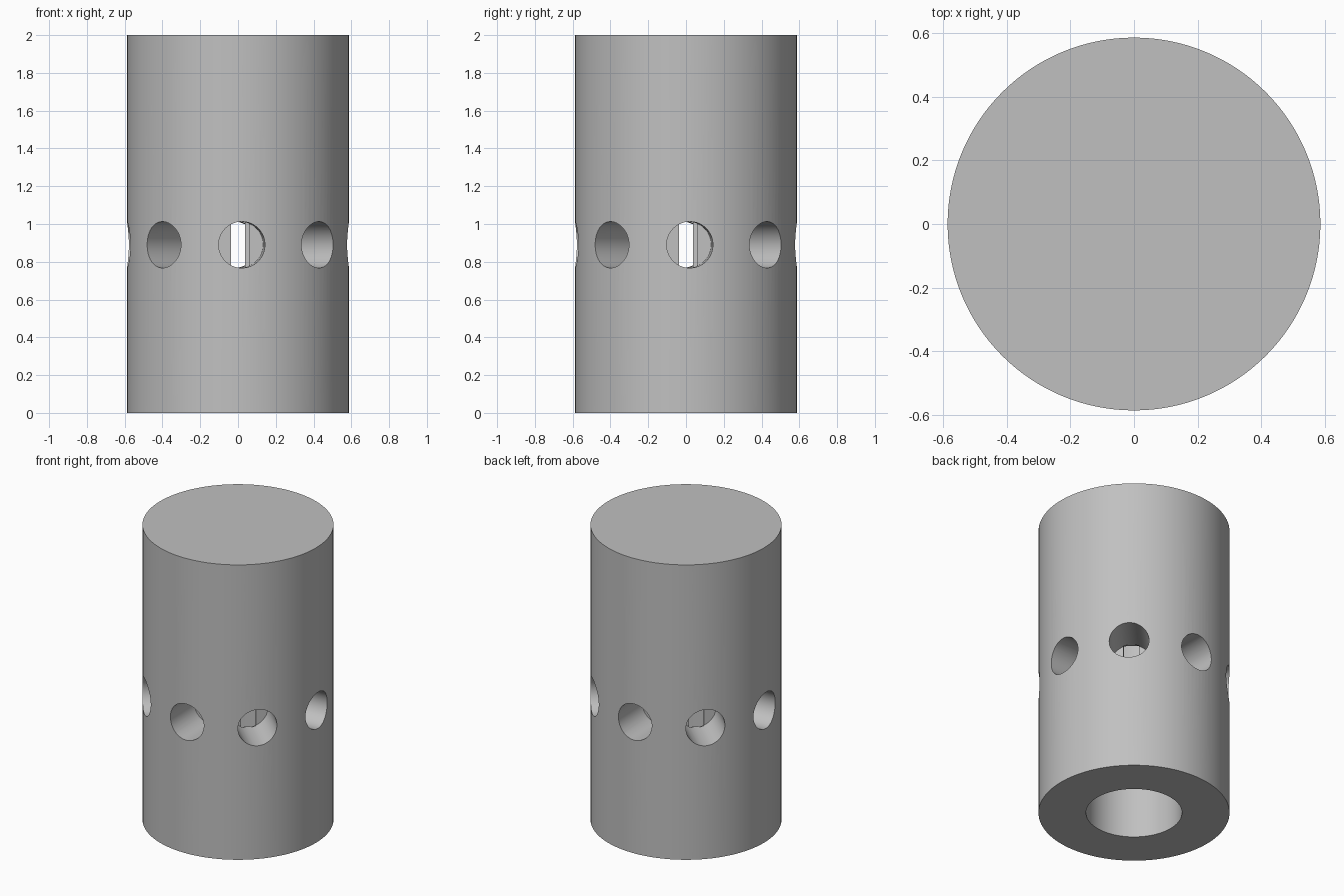
import bpy
import math
from mathutils import Matrix, Vector

if "Cube" in bpy.data.objects:
    bpy.data.objects.remove(bpy.data.objects["Cube"], do_unlink=True)

RADIUS, HEIGHT = 0.587, 2.0
BORE_RADIUS, BORE_DEPTH = 0.295, 1.4
PORT_Z, PORT_RADIUS, PORT_FLOOR = 0.89, 0.1225, 0.31
SLOT_WIDTH = 0.095
PORTS, TWIST = 8, math.radians(2)

grey = bpy.data.materials.new("plain grey")
grey.use_nodes = True
colour = (0.53, 0.53, 0.53, 1)
grey.diffuse_color = colour
grey.node_tree.nodes["Principled BSDF"].inputs["Base Color"].default_value = colour


def cylinder(name, radius, depth, location, sides):
    bpy.ops.mesh.primitive_cylinder_add(
        vertices=sides, radius=radius, depth=depth, location=location)
    obj = bpy.context.object
    obj.name = name
    obj.data.materials.append(grey)
    return obj


def cut(body, cutter):
    mod = body.modifiers.new("cut", "BOOLEAN")
    mod.operation = "DIFFERENCE"
    mod.solver = "EXACT"
    mod.object = cutter
    bpy.context.view_layer.objects.active = body
    bpy.ops.object.modifier_apply(modifier=mod.name)
    bpy.data.objects.remove(cutter, do_unlink=True)


# Solid body with a closed top and a bore from below
body = cylinder("ported_cylinder", RADIUS, HEIGHT, (0, 0, HEIGHT / 2), 128)
cut(body, cylinder("bore_cutter", BORE_RADIUS, BORE_DEPTH * 2, (0, 0, 0), 96))

# Ring of round blind ports, each opened to the bore by a narrow upright slot
for i in range(PORTS):
    turn = Matrix.Rotation(TWIST + i * math.tau / PORTS, 4, "Z")
    length = 0.5
    port = cylinder("port_cutter", PORT_RADIUS, length, (0, 0, 0), 64)
    port.matrix_world = (turn @ Matrix.Translation((PORT_FLOOR + length / 2, 0, PORT_Z))
                         @ Matrix.Rotation(math.pi / 2, 4, "Y"))
    cut(body, port)

    bpy.ops.mesh.primitive_cube_add(size=1)
    slot = bpy.context.object
    slot.name = "slot_cutter"
    slot.data.materials.append(grey)
    size = Vector((0.1, SLOT_WIDTH, PORT_RADIUS * 2.04))
    slot.matrix_world = (turn @ Matrix.Translation((PORT_FLOOR - 0.045, 0, PORT_Z))
                         @ Matrix.Diagonal(size).to_4x4())
    cut(body, slot)

# Smooth walls with crisp rims
bpy.ops.object.select_all(action="DESELECT")
body.select_set(True)
bpy.context.view_layer.objects.active = body
bpy.ops.object.shade_smooth_by_angle(angle=math.radians(30))
